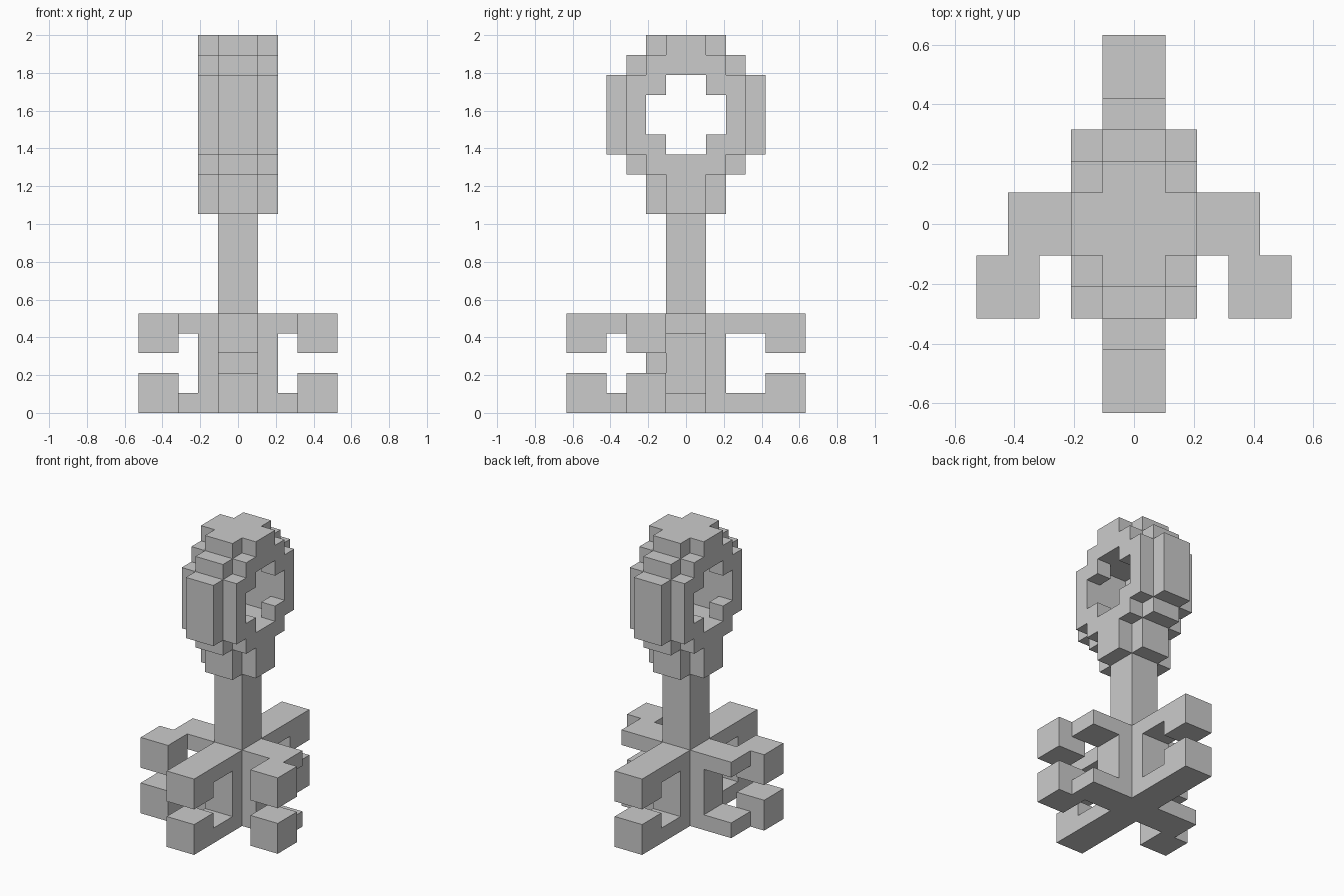
import bpy, bmesh, math
from itertools import product
from mathutils import Vector

if "Cube" in bpy.data.objects:
    bpy.data.objects.remove(bpy.data.objects["Cube"])

U = 2 / 19  # one block; all sizes below are counted in blocks


def box(x0, x1, y0, y1, z0, z1):
    """Set of unit cells filling a box."""
    return set(product(range(x0, x1), range(y0, y1), range(z0, z1)))


def build(name, cells):
    """Make a clean outer skin around a set of unit cells."""
    bm = bmesh.new()
    for cell in cells:
        centre = Vector(cell) + Vector((0.5, 0.5, 0.5))
        for axis, sign in product(range(3), (-1, 1)):
            n = Vector((0, 0, 0))
            n[axis] = sign
            if tuple(int(c + d) for c, d in zip(cell, n)) in cells:
                continue
            a = Vector((0, 0, 0))
            a[(axis + 1) % 3] = 0.5
            b = n.cross(a)
            mid = centre + n * 0.5
            bm.faces.new([bm.verts.new((mid + p) * U)
                          for p in (-a - b, a - b, a + b, b - a)])
    bmesh.ops.remove_doubles(bm, verts=bm.verts, dist=U * 0.01)
    bmesh.ops.dissolve_limit(bm, angle_limit=math.radians(1),
                             verts=bm.verts, edges=bm.edges)
    mesh = bpy.data.meshes.new(name)
    bm.to_mesh(mesh)
    bm.free()
    obj = bpy.data.objects.new(name, mesh)
    bpy.context.collection.objects.link(obj)


def mirror(cells, axis):
    """Reflect cells across the centre plane of an axis."""
    return {tuple(-1 - v if i == axis else v for i, v in enumerate(c))
            for c in cells}


# Central stem
build("stem", box(-1, 1, -1, 1, 0, 10))

# Straight front and back arms: C-shaped with square tips
back = (box(-1, 1, 1, 2, 0, 5) | box(-1, 1, 2, 6, 0, 1) | box(-1, 1, 2, 6, 4, 5)
        | box(-1, 1, 4, 6, 0, 2) | box(-1, 1, 4, 6, 3, 5))
build("back_arm", back)
build("front_arm", mirror(back, 1))

# Side arms: same C shape with tips turned forward
side = (box(1, 2, -1, 1, 0, 5) | box(2, 4, -1, 1, 0, 1) | box(2, 4, -1, 1, 4, 5)
        | box(3, 5, -3, -1, 0, 2) | box(3, 5, -3, -1, 3, 5))
build("right_arm", side)
build("left_arm", mirror(side, 0))

# Ring head: wide core, narrower outer layers, opening through x
head = set()
for z0, z1, half in ((10, 12, 2), (12, 13, 3), (13, 17, 4), (17, 18, 3), (18, 19, 2)):
    head |= box(-1, 1, -half, half, z0, z1)
    head |= box(-2, 2, 1 - half, half - 1, z0, z1)
head -= box(-1, 1, -2, 2, 13, 17)
head -= box(-2, 2, -1, 1, 13, 17) | box(-2, 2, -2, 2, 14, 16)
build("ring_head", head)
